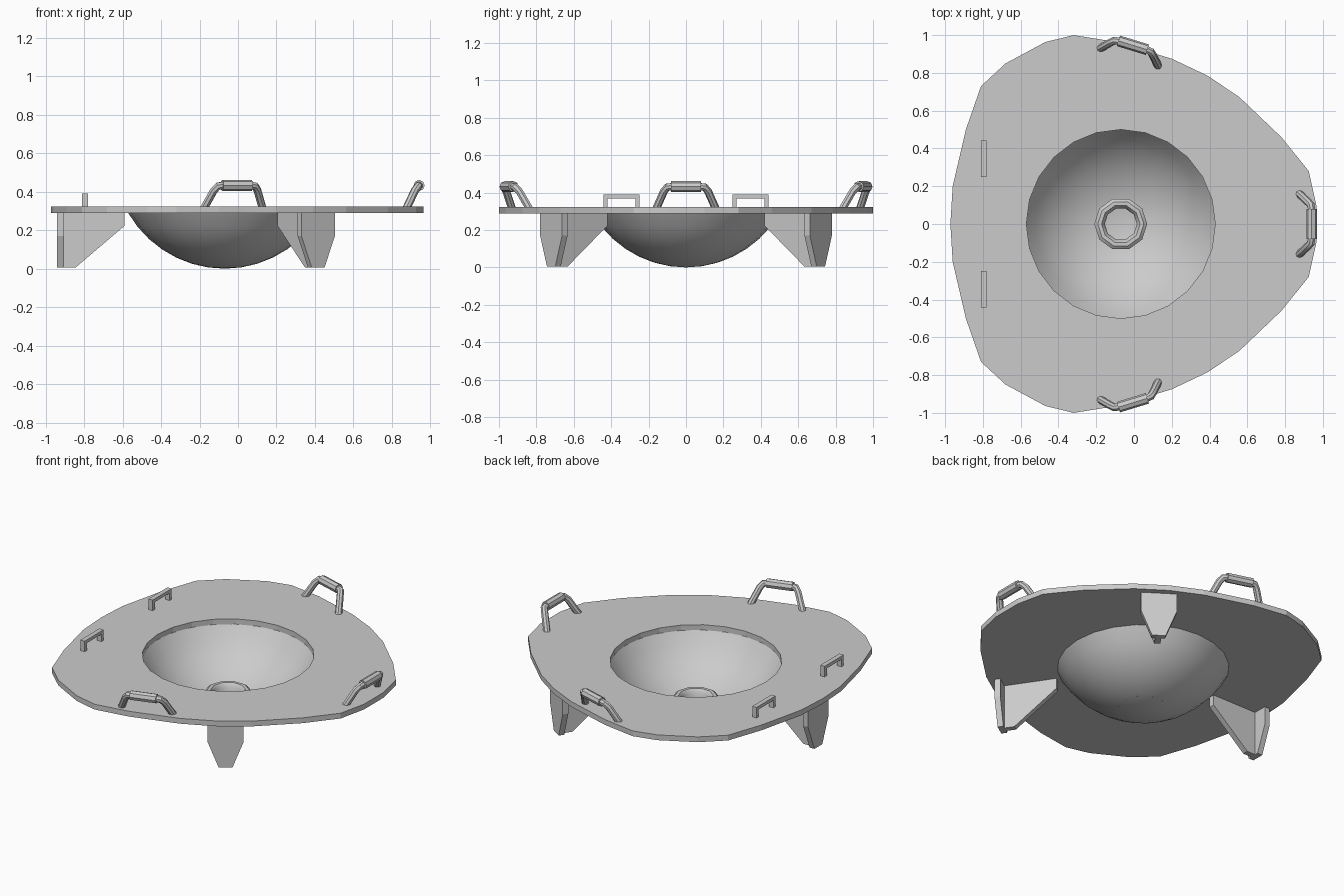
import bpy, bmesh, math
from mathutils import Vector, Matrix

if "Cube" in bpy.data.objects:
    bpy.data.objects.remove(bpy.data.objects["Cube"])

CX, SEG = -0.07, 24          # bowl centre and sides
TOP, UNDER = 0.322, 0.288    # plate faces


def finish(name, bm, smooth=False):
    bmesh.ops.recalc_face_normals(bm, faces=bm.faces)
    me = bpy.data.meshes.new(name)
    bm.to_mesh(me)
    bm.free()
    ob = bpy.data.objects.new(name, me)
    bpy.context.collection.objects.link(ob)
    if smooth:
        bpy.ops.object.select_all(action='DESELECT')
        bpy.context.view_layer.objects.active = ob
        ob.select_set(True)
        bpy.ops.object.shade_smooth_by_angle(angle=math.radians(40))
    return ob


def slab(bm, pts, vec, mat):
    """Polygon extruded along vec, then placed by mat."""
    base = [bm.verts.new(mat @ Vector(p)) for p in pts]
    end = [bm.verts.new(mat @ (Vector(p) + Vector(vec))) for p in pts]
    bm.faces.new(base)
    bm.faces.new(end[::-1])
    n = len(pts)
    for i in range(n):
        j = (i + 1) % n
        bm.faces.new((base[i], base[j], end[j], end[i]))


def lathe(name, profile, seg, closed=False):
    bm = bmesh.new()
    rings = []
    for r, z in profile:
        if r == 0:
            rings.append([bm.verts.new((CX, 0, z))] * seg)
        else:
            rings.append([bm.verts.new((CX + r * math.cos(2 * math.pi * k / seg),
                                        r * math.sin(2 * math.pi * k / seg), z))
                          for k in range(seg)])
    pairs = list(zip(rings, rings[1:])) + ([(rings[-1], rings[0])] if closed else [])
    for a, b in pairs:
        for k in range(seg):
            m = (k + 1) % seg
            bm.faces.new(list(dict.fromkeys((a[k], a[m], b[m], b[k]))))
    return finish(name, bm, True)


# Rim plate: rounded-triangle outline with a round hole
half = [(0.965, 0.1), (0.925, 0.28), (0.78, 0.46), (0.56, 0.67), (0.39, 0.785),
        (0.2, 0.875), (-0.1, 0.965), (-0.32, 1.0), (-0.47, 0.963), (-0.68, 0.85),
        (-0.81, 0.73), (-0.89, 0.5), (-0.96, 0.2)]
outer = half + [(-0.972, 0)] + [(x, -y) for x, y in reversed(half)]
hole = [(CX + 0.5 * math.cos(2 * math.pi * k / SEG), 0.5 * math.sin(2 * math.pi * k / SEG))
        for k in range(SEG)]
bm = bmesh.new()
edges = []
for loop in (outer, hole):
    vs = [bm.verts.new((x, y, UNDER)) for x, y in loop]
    edges += [bm.edges.new((vs[i - 1], vs[i])) for i in range(len(vs))]
bmesh.ops.triangle_fill(bm, edges=edges, use_beauty=True)
ext = bmesh.ops.extrude_face_region(bm, geom=bm.faces[:], use_keep_orig=True)
bmesh.ops.translate(bm, vec=(0, 0, TOP - UNDER),
                    verts=[v for v in ext['geom'] if isinstance(v, bmesh.types.BMVert)])
finish("rim_plate", bm)

# Bowl: spherical cap
R = (0.5 ** 2 + UNDER ** 2) / (2 * UNDER)
A = math.asin(0.5 / R)
lathe("bowl", [(R * math.sin(A * i / 7) if i else 0, R - R * math.cos(A * i / 7))
               for i in range(7, -1, -1)], SEG)

# Drain collar in the bowl
lathe("drain_collar", [(0.14, 0.018), (0.14, 0.085), (0.122, 0.1), (0.102, 0.1),
                       (0.085, 0.08), (0.085, 0.01)], 10, closed=True)

# Legs: tapered outer plate plus a triangular fin
for name, deg in (("back_right_leg", 56), ("left_leg", 180), ("front_right_leg", -56)):
    m = Matrix.Translation((CX, 0, 0)) @ Matrix.Rotation(math.radians(deg), 4, 'Z')
    bm = bmesh.new()
    slab(bm, [(0.835, -0.105, UNDER), (0.835, -0.105, 0.17), (0.835, -0.04, 0.005),
              (0.835, 0.04, 0.005), (0.835, 0.105, 0.17), (0.835, 0.105, UNDER)],
         (0.035, 0, 0), m)
    slab(bm, [(0.52, -0.018, UNDER), (0.52, -0.018, 0.222), (0.775, -0.018, 0.005),
              (0.845, -0.018, 0.005), (0.845, -0.018, UNDER)], (0, 0.036, 0), m)
    finish(name, bm)


def tube(name, pts, radius, mat):
    cu = bpy.data.curves.new(name, 'CURVE')
    cu.dimensions = '3D'
    cu.bevel_depth = radius
    cu.bevel_resolution = 2
    cu.use_fill_caps = True
    sp = cu.splines.new('POLY')
    sp.points.add(len(pts) - 1)
    for p, co in zip(sp.points, pts):
        p.co = (*(mat @ Vector(co)), 1)
    ob = bpy.data.objects.new(name, cu)
    bpy.context.collection.objects.link(ob)
    bpy.ops.object.select_all(action='DESELECT')
    bpy.context.view_layer.objects.active = ob
    ob.select_set(True)
    bpy.ops.object.convert(target='MESH')
    bpy.ops.object.shade_smooth_by_angle(angle=math.radians(40))


# Carrying handles: outward-leaning bent tubes with a thicker grip
side = [(0, -0.16, -0.01), (0.045, -0.118, 0.085), (0.062, -0.1, 0.107), (0.066, -0.07, 0.11)]
path = side + [(x, -y, z) for x, y, z in reversed(side)]
for name, x, y, deg in (("right", 0.875, 0, 0), ("back", -0.025, 0.883, 73),
                        ("front", -0.025, -0.883, -73)):
    m = Matrix.Translation((x, y, TOP)) @ Matrix.Rotation(math.radians(deg), 4, 'Z')
    tube(name + "_handle", path, 0.021, m)
    tube(name + "_handle_grip", [(0.066, -0.08, 0.11), (0.066, 0.08, 0.11)], 0.029, m)

# Small square-section brackets on the left
for name, y in (("back_bracket", 0.345), ("front_bracket", -0.345)):
    bm = bmesh.new()
    m = Matrix.Translation((-0.81, y, TOP))
    slab(bm, [(0, -0.097, -0.005), (0, -0.097, 0.068), (0, 0.097, 0.068), (0, 0.097, -0.005),
              (0, 0.074, -0.005), (0, 0.074, 0.047), (0, -0.074, 0.047), (0, -0.074, -0.005)],
         (0.03, 0, 0), m)
    finish(name, bm)
